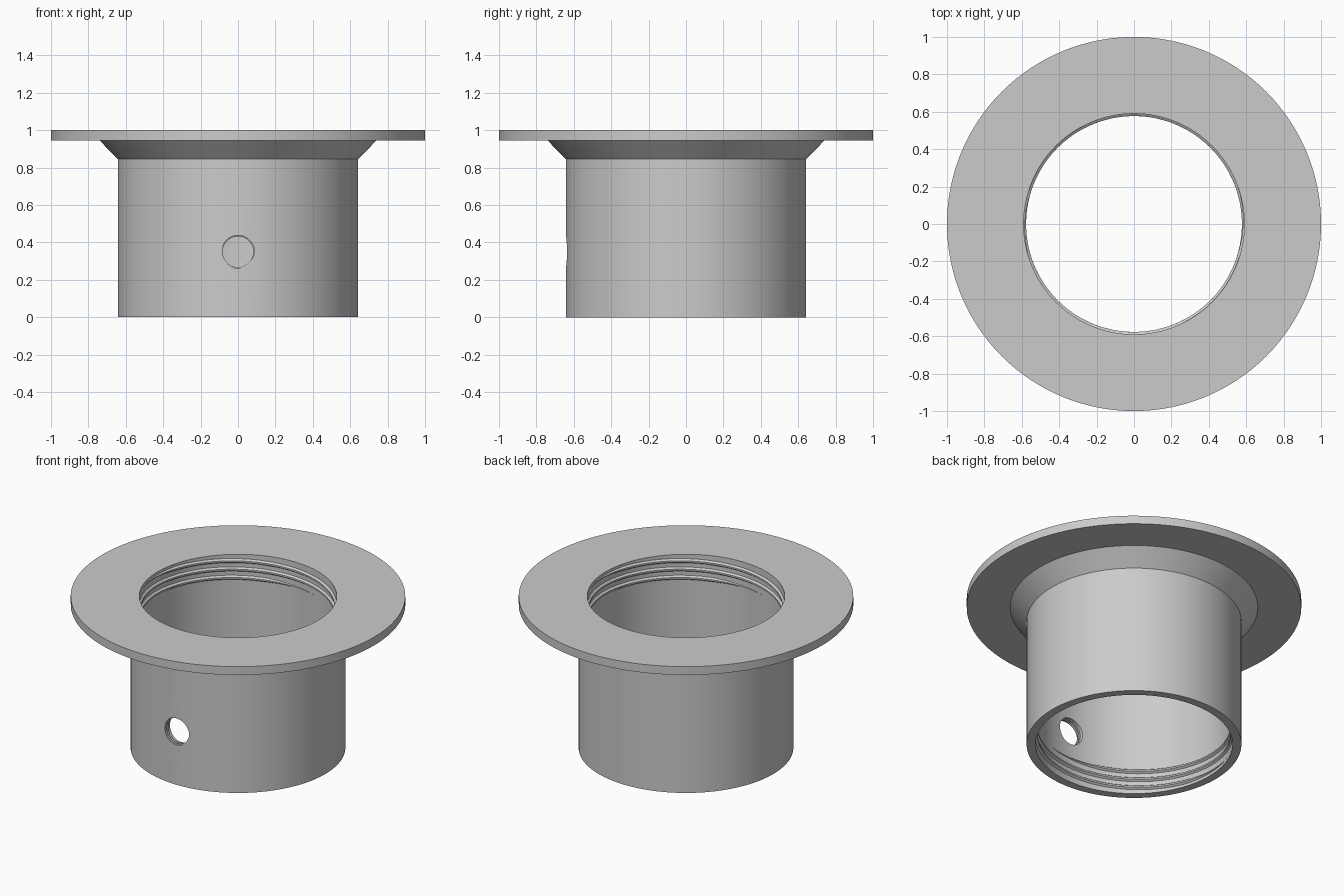
import bpy, bmesh
from math import sin, cos, pi, radians
from mathutils import Matrix

cube = bpy.data.objects.get("Cube")
if cube:
    bpy.data.objects.remove(cube, do_unlink=True)

GREY = (0.6, 0.6, 0.6, 1)
mat = bpy.data.materials.new("plain grey")
mat.use_nodes = True
mat.diffuse_color = GREY
mat.node_tree.nodes["Principled BSDF"].inputs["Base Color"].default_value = GREY

BORE, WALL, SEGMENTS = 0.59, 0.642, 128


def finish(name, bm, matrix=Matrix()):
    """Turn a bmesh into a named, coloured object."""
    bmesh.ops.transform(bm, matrix=matrix, verts=bm.verts)
    bmesh.ops.recalc_face_normals(bm, faces=bm.faces)
    mesh = bpy.data.meshes.new(name)
    bm.to_mesh(mesh)
    bm.free()
    mesh.materials.append(mat)
    obj = bpy.data.objects.new(name, mesh)
    bpy.context.collection.objects.link(obj)
    return obj


def smooth(obj):
    bpy.ops.object.select_all(action="DESELECT")
    obj.select_set(True)
    bpy.context.view_layer.objects.active = obj
    bpy.ops.object.shade_smooth_by_angle(angle=radians(25))


def lathe(name, profile):
    """Revolve a closed (radius, height) profile around z."""
    bm = bmesh.new()
    rings = [[bm.verts.new((r * cos(2 * pi * i / SEGMENTS), r * sin(2 * pi * i / SEGMENTS), z))
              for r, z in profile] for i in range(SEGMENTS)]
    n = len(profile)
    for i in range(SEGMENTS):
        a, b = rings[i], rings[(i + 1) % SEGMENTS]
        for j in range(n):
            k = (j + 1) % n
            bm.faces.new((a[j], b[j], b[k], a[k]))
    return finish(name, bm)


def thread(name, radius, height, half, lead, turns, start, depth, matrix=Matrix()):
    """Inward helical ridge running down from z = 0, fading out at both ends."""
    bm = bmesh.new()
    steps = int(turns * 96)
    rings = []
    for i in range(steps + 1):
        t = turns * i / steps
        fade = max(0.03, min(1, t * 10, (turns - t) * 10))
        angle = start - 2 * pi * t
        z = -depth - lead * t
        section = [(radius + 0.004, half), (radius - height * fade, half * 0.3),
                   (radius - height * fade, -half * 0.3), (radius + 0.004, -half)]
        rings.append([bm.verts.new((r * cos(angle), r * sin(angle), z + w * fade))
                      for r, w in section])
    for a, b in zip(rings, rings[1:]):
        for j in range(4):
            k = (j + 1) % 4
            bm.faces.new((a[j], b[j], b[k], a[k]))
    bm.faces.new(rings[0])
    bm.faces.new(rings[-1])
    smooth(finish(name, bm, matrix))


# Sleeve, flared collar and flange in one turned piece
body = lathe("flanged_sleeve", [(BORE, 0), (WALL, 0), (WALL, 0.845), (0.74, 0.945),
                                (1, 0.945), (1, 1), (BORE, 1)])

# Set screw hole through the front wall
HOLE, HOLE_Z = 0.088, 0.35
to_front = Matrix.Translation((0, -WALL, HOLE_Z)) @ Matrix.Rotation(pi / 2, 4, "X")
bm = bmesh.new()
bmesh.ops.create_cone(bm, cap_ends=True, segments=48, radius1=HOLE, radius2=HOLE, depth=0.3)
cutter = finish("hole_cutter", bm, to_front)
cutter.hide_render = True
cut = body.modifiers.new("hole", "BOOLEAN")
cut.operation, cut.solver, cut.object = "DIFFERENCE", "EXACT", cutter
bpy.context.view_layer.objects.active = body
bpy.ops.object.modifier_apply(modifier=cut.name)
bpy.data.objects.remove(cutter, do_unlink=True)
smooth(body)

# Fine thread in the hole
thread("hole_thread", HOLE, 0.006, 0.007, 0.016, 2, 0, 0.009, to_front)

# Two-start threads inside both ends of the bore
top = Matrix.Translation((0, 0, 1))
bottom = Matrix.Rotation(pi, 4, "X")
for end, place in (("top", top), ("bottom", bottom)):
    for n, start in enumerate((200, 20)):
        thread(f"{end}_thread_{n + 1}", BORE, 0.013, 0.017, 0.11, 1.35,
               radians(start), 0.02, place)
